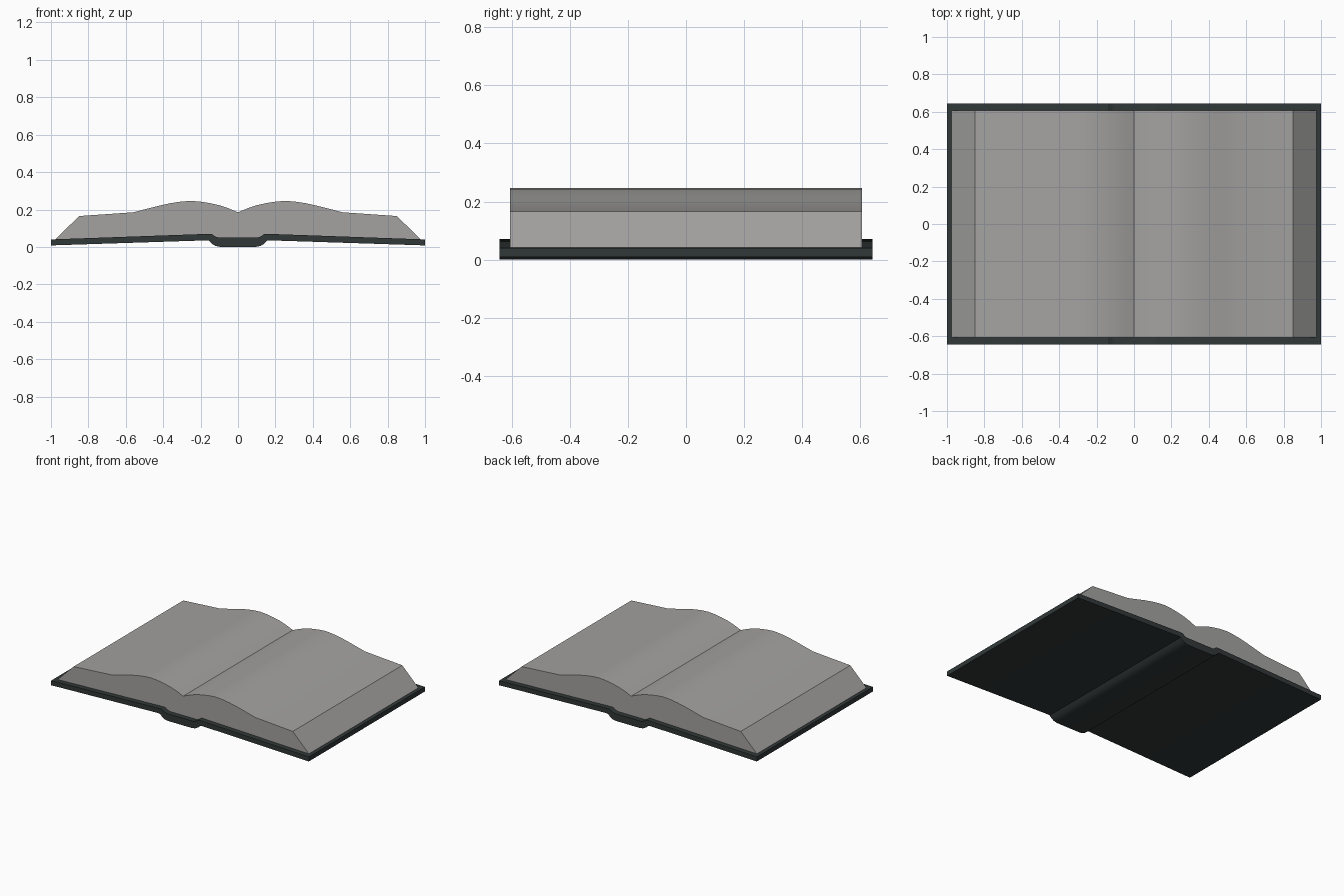
import bpy, bmesh, math

if "Cube" in bpy.data.objects:
    bpy.data.objects.remove(bpy.data.objects["Cube"])


def material(name, rgb):
    m = bpy.data.materials.new(name)
    m.diffuse_color = (*rgb, 1.0)
    m.use_nodes = True
    m.node_tree.nodes["Principled BSDF"].inputs["Base Color"].default_value = m.diffuse_color
    return m


def extruded(name, top, bottom, half_depth, mat):
    """Mirror a right-half outline (centre to edge) in x and extrude it along y."""
    half = top + bottom[::-1]                       # centre top -> edge -> centre bottom
    left = [(-x, z) for x, z in reversed(half) if x > 0]
    outline = half + left
    bm = bmesh.new()
    face = bm.faces.new([bm.verts.new((x, -half_depth, z)) for x, z in outline])
    ext = bmesh.ops.extrude_face_region(bm, geom=[face], use_keep_orig=True)
    verts = [g for g in ext["geom"] if isinstance(g, bmesh.types.BMVert)]
    bmesh.ops.translate(bm, verts=verts, vec=(0, 2 * half_depth, 0))
    bmesh.ops.recalc_face_normals(bm, faces=bm.faces)
    mesh = bpy.data.meshes.new(name)
    bm.to_mesh(mesh)
    bm.free()
    mesh.materials.append(mat)
    obj = bpy.data.objects.new(name, mesh)
    bpy.context.collection.objects.link(obj)
    bpy.ops.object.select_all(action="DESELECT")
    obj.select_set(True)
    bpy.context.view_layer.objects.active = obj
    bpy.ops.object.shade_smooth_by_angle(angle=math.radians(30))
    return obj


paper = material("grey paper", (0.37, 0.365, 0.355))
leather = material("dark cover", (0.031, 0.040, 0.039))

# Cover: two sloping boards joined by a lower rounded spine
cover_top = [(0, 0.05), (0.105, 0.05), (0.122, 0.056), (0.14, 0.069), (0.155, 0.07), (1.0, 0.04)]
cover_bottom = [(0, 0.0), (0.095, 0.0), (0.12, 0.005), (0.14, 0.017), (0.155, 0.033),
                (0.17, 0.035), (1.0, 0.008)]
extruded("cover", cover_top, cover_bottom, 0.643, leather)

# Page block: two swelling halves meeting in a gutter, with a slanted fore edge
page_top = [(0, 0.185), (0.05, 0.206), (0.1, 0.223), (0.15, 0.234), (0.2, 0.242), (0.25, 0.246),
            (0.3, 0.243), (0.36, 0.234), (0.42, 0.221), (0.49, 0.203), (0.56, 0.185),
            (0.85, 0.165), (0.975, 0.041)]
page_bottom = [(0, 0.045), (0.1, 0.045), (0.15, 0.06), (0.97, 0.034)]
extruded("pages", page_top, page_bottom, 0.607, paper)
